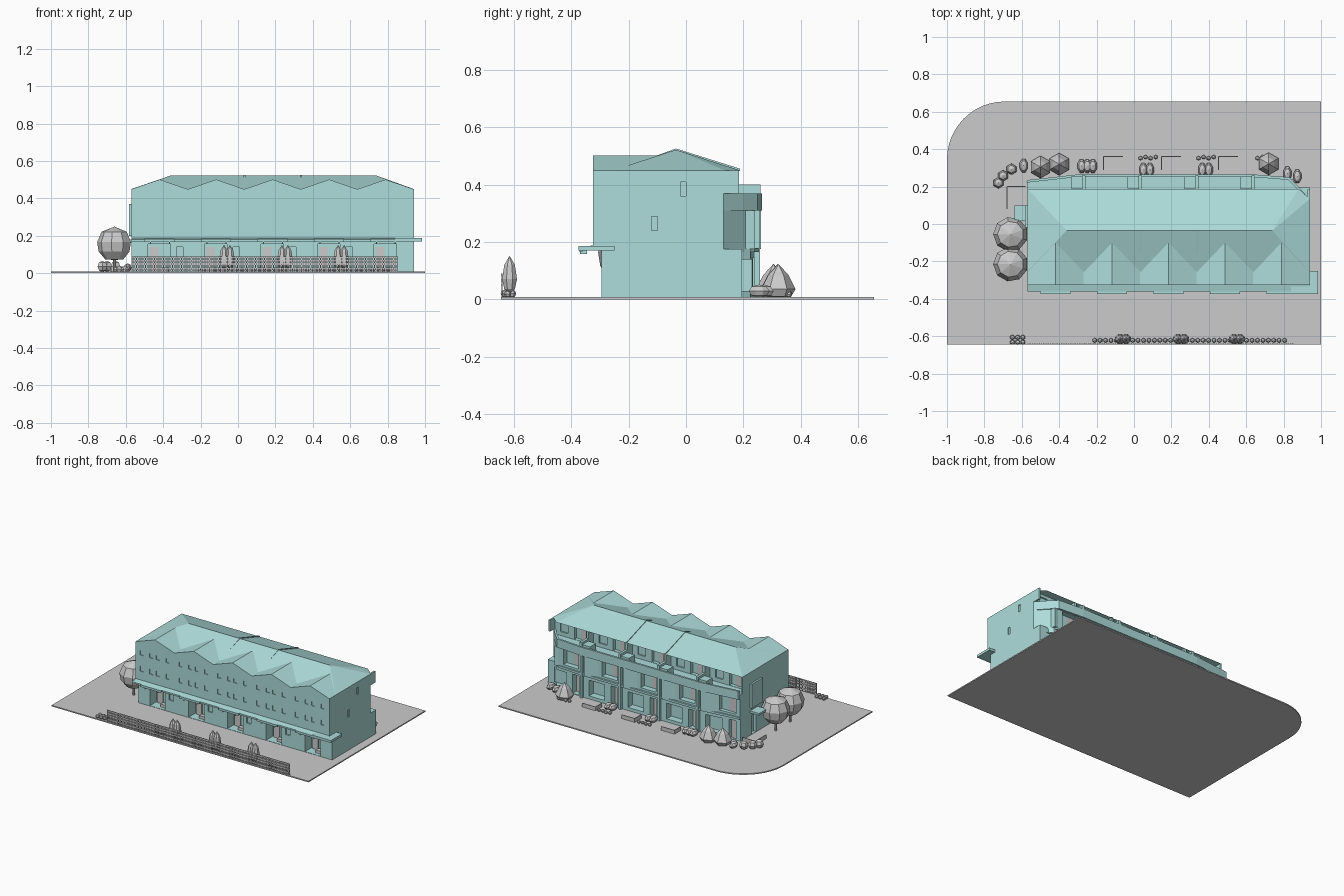
import bpy, bmesh, math

if "Cube" in bpy.data.objects:
    bpy.data.objects.remove(bpy.data.objects["Cube"])

teal = bpy.data.materials.new("teal_facade")
teal.diffuse_color = (0.42, 0.72, 0.71, 1)
teal.use_nodes = True
teal.node_tree.nodes["Principled BSDF"].inputs["Base Color"].default_value = teal.diffuse_color


def finish(name, bm, mat=None):
    bmesh.ops.recalc_face_normals(bm, faces=bm.faces)
    me = bpy.data.meshes.new(name)
    bm.to_mesh(me)
    bm.free()
    ob = bpy.data.objects.new(name, me)
    bpy.context.collection.objects.link(ob)
    if mat:
        me.materials.append(mat)
    return ob


def add_prism(bm, pts, a, b, axis):
    """Extrude a 2D outline from a to b along an axis (0=x, 1=y, 2=z)."""
    def put(p, d):
        v = list(p)
        v.insert(axis, d)
        return bm.verts.new(v)
    lo, hi = [put(p, a) for p in pts], [put(p, b) for p in pts]
    n = len(pts)
    bm.faces.new(lo)
    bm.faces.new(hi)
    for i in range(n):
        bm.faces.new((lo[i], lo[(i + 1) % n], hi[(i + 1) % n], hi[i]))


def prisms(name, items, mat=teal):
    bm = bmesh.new()
    for it in items:
        add_prism(bm, *it)
    return finish(name, bm, mat)


def bx(x0, x1, y0, y1, z0, z1):
    return ([(x0, y0), (x1, y0), (x1, y1), (x0, y1)], z0, z1, 2)


def boxes(name, items, mat=teal):
    return prisms(name, [bx(*i) for i in items], mat)


def carve(ob, items):
    cut = boxes("cutter", items)
    cut.hide_render = True
    m = ob.modifiers.new("openings", 'BOOLEAN')
    m.operation, m.solver, m.object = 'DIFFERENCE', 'EXACT', cut
    bpy.context.view_layer.objects.active = ob
    bpy.ops.object.modifier_apply(modifier=m.name)
    bpy.data.objects.remove(cut)


def plants(name, profile, segs, spots, scale=1.0):
    """Low-poly lathe forms standing at every listed spot."""
    bm = bmesh.new()
    for x, y in spots:
        rings = []
        for r, z in profile:
            n = 1 if r == 0 else segs
            rings.append([bm.verts.new((x + r * scale * math.cos(2 * math.pi * (i + .5) / segs),
                                        y + r * scale * math.sin(2 * math.pi * (i + .5) / segs),
                                        .006 + z * scale)) for i in range(n)])
        for a, b in zip(rings, rings[1:]):
            for i in range(segs):
                j = (i + 1) % segs
                q = [a[i % len(a)], a[j % len(a)], b[j % len(b)], b[i % len(b)]]
                bm.faces.new(list(dict.fromkeys(q)))
    return finish(name, bm)


# Terrace of five units between two end walls
X0, X1, W = -.57, .94, .302
units = [X0 + W * i for i in range(5)]
joints = units[1:]

# Site with one rounded corner
arc = [(-.69 + .31 * math.cos(t), .345 + .31 * math.sin(t))
       for t in [math.pi / 2 * (1 + i / 12) for i in range(13)]]
prisms("ground_slab", [([(-1, -.645), (1, -.645), (1, .655)] + arc, 0, .008, 2)], None)

# Ground floor with entrance recesses at the front and garden openings at the back
ground = prisms("ground_floor", [([(X0, -.295), (X1, -.295), (X1, .195), (.87, .195), (.85, .225),
                                   (.64, .24), (-.3, .24), (X0, .21)], .002, .175, 2)])
carve(ground, [(u + .09, u + .21, -.4, -.22, .01, .155) for u in units]
      + [(u + .24, u + .275, -.4, -.285, .09, .14) for u in units[:4]]
      + [(u + .03, u + .08, .19, .3, .012, .145) for u in units]
      + [(u + .13, u + .25, .19, .3, .03, .14) for u in units]
      + [(-.6, -.55, .035, .085, .01, .14)])
boxes("entrance_doors", [(u + .10, u + .145, -.228, -.218, .01, .14) for u in units]
      + [(u + .035, u + .075, .18, .2, .012, .14) for u in units], None)
boxes("entrance_benches", [(u + .155, u + .2, -.27, -.24, .008, .03) for u in units], None)

# First floor, overhanging the front
first = prisms("first_floor", [([(X0, -.325), (X1, -.325), (X1, .13), (.83, .235), (.64, .24),
                                 (-.3, .24), (X0, .215)], .175, .33, 2)])
slots = [.035, .11, .16, .235]
carve(first, [(u + s, u + s + .025, -.4, -.319, .25, .285) for u in units for s in slots]
      + [(u + .03, u + .15, .2, .3, .195, .31) for u in units]
      + [(.934, 1, -.12, -.1, .24, .29)])
boxes("first_floor_glazing", [(u + .035, u + .09, .196, .203, .2, .305) for u in units], None)
prisms("angled_bays", [([(u + .16, .235), (u + .275, .235), (u + .275, .262)], .175, .31, 2)
                       for u in units[:4]]
       + [([(.80, .23), (.86, .2), (.855, .24)], .175, .31, 2)])

# Second floor, set back behind the rear balconies
second = boxes("second_floor", [(X0, X1, -.325, .13, .33, .45)])
carve(second, [(u + s, u + s + .025, -.4, -.319, .365, .395) for u in units for s in slots]
      + [(u + .05, u + .14, .105, .2, .335, .43) for u in units]
      + [(u + .19, u + .25, .12, .2, .36, .43) for u in units]
      + [(.934, 1, -.02, 0, .36, .41)])
boxes("balcony_doors", [(u + .06, u + .1, .1, .11, .335, .42) for u in units], None)

# Curved rear line of the floor band and the balcony parapet
rear = [(X0, .235), (-.3, .265), (.64, .265), (.83, .25), (.88, .2), (X1, .13)]


def strip(d, inset, z0, z1):
    return [([a, b, (b[0] - d * inset, b[1] - inset), (a[0] - d * inset, a[1] - inset)], z0, z1, 2)
            for a, b in zip(rear, rear[1:])]


prisms("balcony_parapet", strip(.4, .014, .31, .37))
prisms("balcony_floor", [(rear + [(X0, .13)], .315, .333, 2)])
prisms("rear_floor_band", [([(x, y - .012) for x, y in rear] + [(X0, .12)], .165, .18, 2)])
boxes("balcony_dividers", [(j - .009, j + .009, .12, .26, .32, .4) for j in joints]
      + [(j - .009, j + .009, .12, .185, .39, .45) for j in joints]
      + [(X0, X0 + .012, .12, .185, .33, .45), (X1 - .012, X1, .12, .185, .37, .45)]
      + [(j - .07, j - .01, .19, .255, .33, .385) for j in joints])
boxes("rear_piers", [(j - .008, j + .008, .2, .258, .005, .32) for j in joints])

# Hipped roof
bm = bmesh.new()
v = [bm.verts.new(p) for p in [(X0, -.255, .45), (X1, -.255, .45), (X1, .135, .45), (.88, .188, .45),
                               (X0, .188, .45), (-.36, -.035, .522), (.74, -.035, .522)]]
for f in [(0, 1, 6, 5), (1, 2, 6), (2, 3, 6), (3, 4, 5, 6), (4, 0, 5), (4, 3, 2, 1, 0)]:
    bm.faces.new([v[i] for i in f])
finish("hipped_roof", bm, teal)

# Front gables make the zigzag skyline
prisms("front_gables", [([(u, .449), (u + W, .449), (u + W / 2, .501)], -.325, -.095, 1) for u in units])
prisms("roof_fins", [([(-.24, .452), (-.035, .526), (.188, .456), (.188, .448), (-.035, .51)],
                      j - .005, j + .005, 0) for j in (.034, .336)])

# Canopies
prisms("front_canopy", [([(-.362, .17), (-.362, .181), (-.32, .19), (-.29, .19), (-.29, .17)], X0, X1, 0)])
boxes("canopy_porches", [(u + .07, u + .23, -.373, -.36, .168, .182) for u in units]
      + [(.84, .985, -.375, -.25, .17, .187)])
boxes("canopy_lights", [(u + .15 + d, u + .156 + d, -.37, -.345, .158, .172)
                        for u in units for d in (-.05, .05)])
boxes("side_canopy", [(-.64, X0, .015, .1, .165, .18)])
boxes("side_bay", [(-.583, X0, -.02, .1, .2, .37)])

# Slatted front fence
boxes("front_fence", [(-.57 + .012 * i, -.563 + .012 * i, -.643, -.639, .006, .09) for i in range(119)]
      + [(-.57, .855, -.645, -.641, z, z + .009) for z in (.02, .045, .062, .081)], None)

# Low garden screens behind the building
boxes("garden_screens", [(x, x + .105, .358, .363, .006, .035) for x in (-.165, .145, .45)]
      + [(x, x + .005, .29, .36, .006, .035) for x in (-.165, .145, .45)]
      + [(-.682, -.677, .08, .2, .006, .035), (-.68, -.58, .197, .202, .006, .035)], None)

# Planting
ball = [(0, 0), (.7, .3), (1, 1), (.7, 1.7), (0, 2)]
plants("side_trees", [(.008, 0), (.008, .065), (.05, .068), (.085, .11), (.093, .16), (.07, .215),
                      (0, .243)], 9, [(-.66, -.055), (-.66, -.215)])
plants("column_shrubs", [(0, .012), (.02, .03), (.028, .065), (.02, .115), (0, .146)], 8,
       [(x + d, -.615) for x in (-.06, .25, .55) for d in (-.015, .017)])
plants("front_hedge", ball, 6, [(-.21 + .029 * i, -.622) for i in range(36)], .013)
plants("front_corner_shrubs", ball, 6, [(-.65 + .028 * i, -.632 + .026 * k)
                                        for i in range(3) for k in range(2)], .014)
plants("cone_shrubs", [(0, 0), (.045, .005), (.06, .03), (.035, .08), (0, .118)], 6,
       [(-.5, .305), (-.4, .32), (.72, .322)])
oval = plants("oval_shrubs", ball, 8, [(x, y / 1.7) for x, y in
              [(-.59, .312), (-.28, .31), (-.25, .31), (-.22, .31), (.05, .29), (.085, .29), (.365, .29),
               (.4, .29), (.82, .27), (.873, .255)]], .023)
oval.scale = (1, 1.7, 1)
plants("flower_beds", ball, 6, [(x + .027 * i, .352 + .006 * (i % 2)) for x in (.035, .345, .66)
                                for i in range(4)], .012)
plants("corner_hedge", ball, 6, [(-.725, .22), (-.7, .258), (-.655, .293)], .03)
